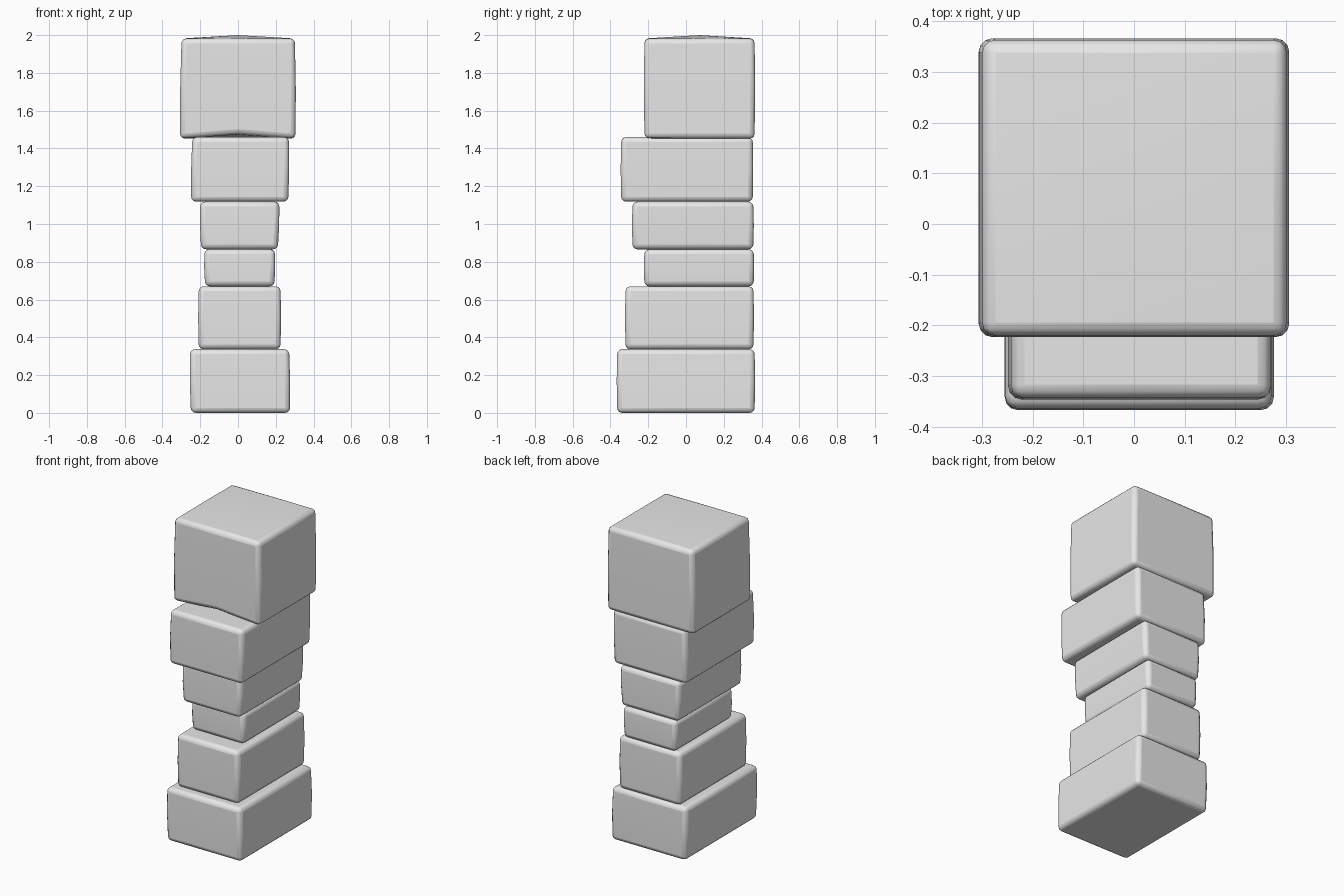
import bpy
import bmesh
from math import radians

if "Cube" in bpy.data.objects:
    bpy.data.objects.remove(bpy.data.objects["Cube"], do_unlink=True)

stone = bpy.data.materials.new("light_grey_stone")
stone.use_nodes = True
colour = (0.8, 0.8, 0.8, 1)
stone.diffuse_color = colour
stone.node_tree.nodes["Principled BSDF"].inputs["Base Color"].default_value = colour


def block(name, xs, ys, zs, lean=(0, 0), top_dome=0.0, front_arch=0.0):
    """Soft-edged block; lean shifts the upper left and right edges in x."""
    bm = bmesh.new()
    bmesh.ops.create_cube(bm, size=2)
    bmesh.ops.subdivide_edges(bm, edges=bm.edges[:], cuts=1, use_grid_fill=True)
    for v in bm.verts:
        a, b, c = (round(k) for k in v.co)
        x, y, z = ((lo + hi) / 2 + k * (hi - lo) / 2
                   for k, (lo, hi) in zip((a, b, c), (xs, ys, zs)))
        # Slight lean of the sides
        if a:
            x += lean[0 if a < 0 else 1] * c / 2
        # Domed top and arched lower front edge
        if c > 0 and a == 0 and b == 0:
            z += top_dome
        if c < 0 and a == 0 and b < 0:
            z += front_arch
        # Faces swell a touch at half height
        if c == 0:
            x += 0.003 * a
            y += 0.003 * b
        v.co = (x, y, z)
    mesh = bpy.data.meshes.new(name)
    bm.to_mesh(mesh)
    bm.free()
    obj = bpy.data.objects.new(name, mesh)
    bpy.context.collection.objects.link(obj)
    mesh.materials.append(stone)

    bevel = obj.modifiers.new("soft_edges", "BEVEL")
    bevel.width = 0.026
    bevel.segments = 3
    bevel.limit_method = "ANGLE"
    bevel.angle_limit = radians(40)

    bpy.ops.object.select_all(action="DESELECT")
    obj.select_set(True)
    bpy.context.view_layer.objects.active = obj
    bpy.ops.object.shade_smooth_by_angle(angle=radians(50))
    return obj


# Stack from the ground up, flush along the back
block("base_block", (-0.252, 0.273), (-0.364, 0.363), (0, 0.337), (-0.005, -0.005))
block("lower_block", (-0.208, 0.225), (-0.32, 0.357), (0.337, 0.67), (0.0, 0.0))
block("waist_block", (-0.176, 0.194), (-0.22, 0.358), (0.67, 0.866), (-0.004, 0.004))
block("middle_block", (-0.198, 0.215), (-0.283, 0.356), (0.866, 1.118), (-0.005, 0.008))
block("upper_block", (-0.245, 0.268), (-0.343, 0.353), (1.118, 1.46), (0.006, 0.004))
block("top_block", (-0.303, 0.303), (-0.22, 0.363), (1.452, 1.982), (0.008, -0.004),
      top_dome=0.018, front_arch=0.024)
